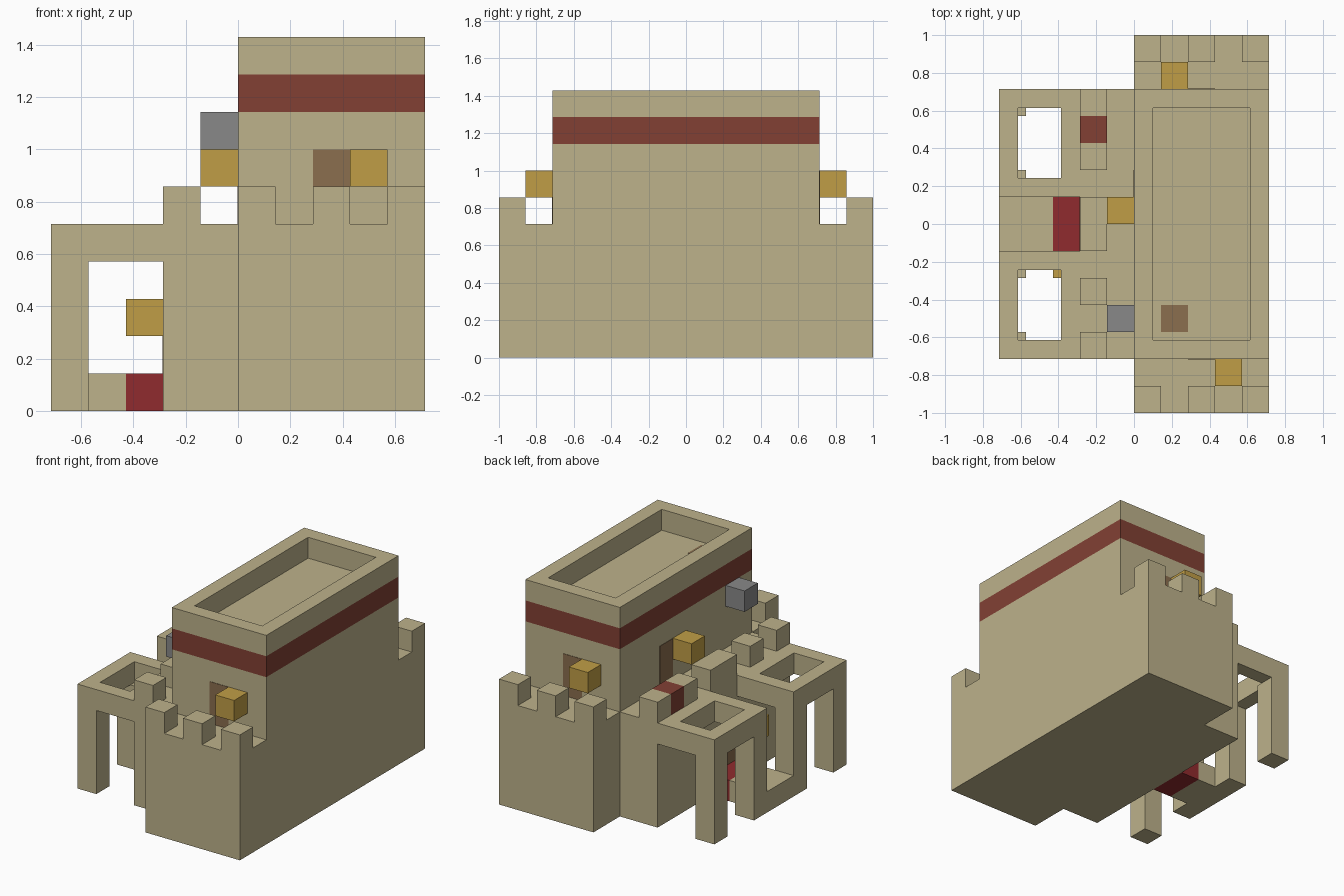
import bpy
import bmesh
from mathutils import Vector

U = 1 / 7  # one building block

if "Cube" in bpy.data.objects:
    bpy.data.objects.remove(bpy.data.objects["Cube"], do_unlink=True)


def material(name, r, g, b):
    def linear(c):
        c /= 255
        return c / 12.92 if c < 0.04 else ((c + 0.055) / 1.055) ** 2.4
    colour = (linear(r), linear(g), linear(b), 1)
    m = bpy.data.materials.new(name)
    m.use_nodes = True
    m.diffuse_color = colour
    m.node_tree.nodes["Principled BSDF"].inputs["Base Color"].default_value = colour
    return m


SAND = material("sandstone", 189, 178, 139)
CLAY = material("red_clay", 130, 64, 52)
CARPET = material("bright_red", 144, 43, 46)
GOLD = material("lamp_gold", 192, 158, 70)
WOOD = material("door_brown", 139, 110, 78)
STONE = material("grey_stone", 137, 137, 137)


def box_mesh(lo, hi):
    """Box between two corners given in blocks."""
    lo, hi = Vector(lo) * U, Vector(hi) * U
    bm = bmesh.new()
    bmesh.ops.create_cube(bm, size=1)
    for v in bm.verts:
        v.co = Vector(hi[i] if v.co[i] > 0 else lo[i] for i in range(3))
    return bm


def finish(name, bm, *mats, mirror=False):
    bmesh.ops.recalc_face_normals(bm, faces=bm.faces)
    mesh = bpy.data.meshes.new(name)
    bm.to_mesh(mesh)
    bm.free()
    for m in mats:
        mesh.materials.append(m)
    obj = bpy.data.objects.new(name, mesh)
    bpy.context.collection.objects.link(obj)
    if mirror:
        mod = obj.modifiers.new("mirror", 'MIRROR')
        mod.use_axis = (False, True, False)
    return obj


def box(name, lo, hi, mat, mirror=False):
    return finish(name, box_mesh(lo, hi), mat, mirror=mirror)


def facing(bm, direction):
    bm.normal_update()
    return [f for f in bm.faces if f.normal.z * direction > 0.9]


# Main hall: clay band around the walls, sunken roof
bm = box_mesh((0, -5, 0), (5, 5, 10))
for level in (8, 9):
    bmesh.ops.bisect_plane(bm, geom=bm.verts[:] + bm.edges[:] + bm.faces[:],
                           plane_co=(0, 0, level * U), plane_no=(0, 0, 1))
for f in bm.faces:
    if 8 * U < f.calc_center_median().z < 9 * U:
        f.material_index = 1
roof = facing(bm, 1)
bmesh.ops.inset_region(bm, faces=roof, thickness=U)
floor = bmesh.ops.extrude_discrete_faces(bm, faces=roof)["faces"]
bmesh.ops.translate(bm, verts=floor[0].verts[:], vec=(0, 0, -U))
finish("main_hall", bm, SAND, CLAY)

# End towers with merlons, front and back
box("end_tower", (0, 5, 0), (5, 7, 5), SAND, mirror=True)
for x in (0, 2, 4):
    box("end_merlon", (x, 6, 5), (x + 1, 7, 6), SAND, mirror=True)

# Side terrace with its parapet
box("side_terrace", (-2, -5, 0), (0, 5, 5), SAND)
for y in (2, 4):
    box("terrace_merlon", (-2, y, 5), (-1, y + 1, 6), SAND, mirror=True)
box("centre_merlon", (-2, -1, 5), (-1, 1, 6), SAND)
box("clay_merlon", (-2, 3, 5), (-1, 4, 6), CLAY)

# Porch roofs with an open skylight
bm = box_mesh((-5, 1, 4), (-2, 5, 5))
caps = facing(bm, 1) + facing(bm, -1)
for cap in caps:
    bmesh.ops.inset_region(bm, faces=[cap], thickness=U)
rims = [e for cap in caps for e in cap.edges]
bmesh.ops.delete(bm, geom=caps, context='FACES_ONLY')
bmesh.ops.bridge_loops(bm, edges=rims)
finish("porch_roof", bm, SAND, mirror=True)
for y in (1, 4):
    box("porch_leg", (-5, y, 0), (-4, y + 1, 4), SAND, mirror=True)

# Entrance step and threshold
box("entrance_step", (-5, -1, 0), (-3, 1, 1), SAND)
box("entrance_threshold", (-3, -1, 0), (-2, 1, 1), CARPET)

# Lamps and the stone block on the wall
for name, corner, mat in (("front_lamp", (3, -6, 6), GOLD),
                          ("back_lamp", (1, 5, 6), GOLD),
                          ("terrace_lamp", (-1, 0, 6), GOLD),
                          ("entrance_lamp", (-3, -2, 2), GOLD),
                          ("wall_stone", (-1, -4, 7), STONE)):
    box(name, corner, [c + 1 for c in corner], mat)

# Doors and roof hatch as thin plates
T = 0.02
box("front_door", (2, -5 - T, 5), (3, -5, 7), WOOD)
box("back_door", (2, 5, 5), (3, 5 + T, 7), WOOD)
box("terrace_door", (-T, 1, 5), (0, 2, 7), WOOD)
box("entrance_door", (-2 - T, -1, 1), (-2, 1, 3), WOOD)
box("roof_hatch", (1, -4, 9), (2, -3, 9 + T), WOOD)
